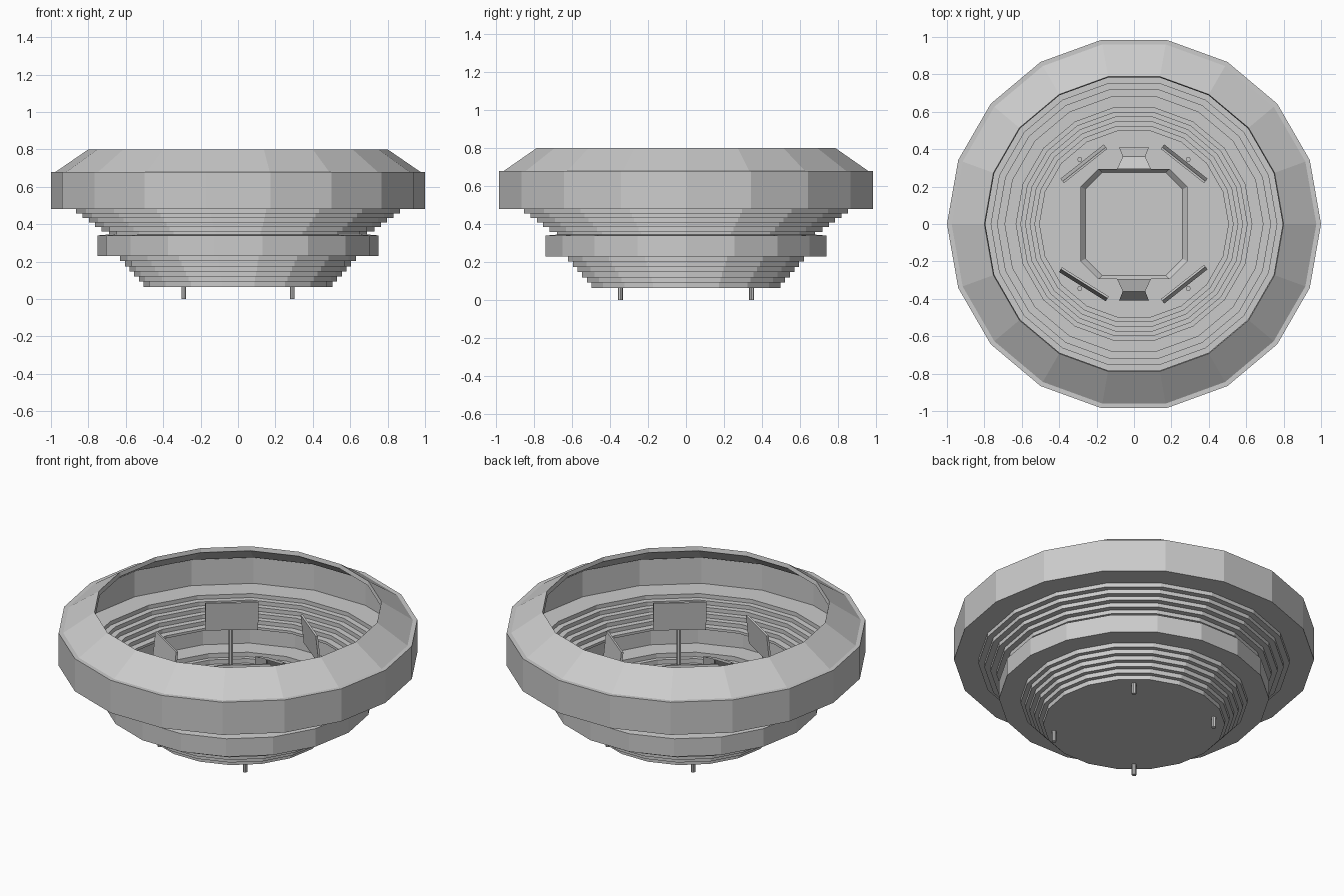
import bpy, bmesh, math
from mathutils import Vector, Matrix

if "Cube" in bpy.data.objects:
    bpy.data.objects.remove(bpy.data.objects["Cube"])

def make(name, verts, faces):
    me = bpy.data.meshes.new(name)
    me.from_pydata(verts, [], faces)
    bm = bmesh.new()
    bm.from_mesh(me)
    bmesh.ops.recalc_face_normals(bm, faces=bm.faces)
    bm.to_mesh(me)
    bm.free()
    ob = bpy.data.objects.new(name, me)
    bpy.context.collection.objects.link(ob)
    return ob

def lathe(name, profile, n=18, closed=False, cap=False):
    """Revolve (radius, z) points into an n-sided shell."""
    verts = [(r * math.cos(2 * math.pi * i / n), r * math.sin(2 * math.pi * i / n), z)
             for r, z in profile for i in range(n)]
    m = len(profile)
    faces = []
    for j in range(m if closed else m - 1):
        k = (j + 1) % m
        for i in range(n):
            i2 = (i + 1) % n
            faces.append((j*n + i, j*n + i2, k*n + i2, k*n + i))
    if cap:
        faces.append(tuple(range(n)))
    return make(name, verts, faces)

def loft(name, loops, cap_first=False, cap_last=False):
    n = len(loops[0])
    verts = [v for loop in loops for v in loop]
    faces = [(j*n + i, j*n + (i+1) % n, (j+1)*n + (i+1) % n, (j+1)*n + i)
             for j in range(len(loops) - 1) for i in range(n)]
    if cap_first:
        faces.append(tuple(range(n)))
    if cap_last:
        faces.append(tuple((len(loops)-1)*n + i for i in range(n)))
    return make(name, verts, faces)

def steps(r0, z0, r1, z1, count):
    """Stepped seating profile: alternate risers and treads."""
    pts = []
    for i in range(count):
        r = r0 + (r1 - r0) * i / (count - 1)
        pts += [(r, z0 + (z1 - z0) * i / count), (r, z0 + (z1 - z0) * (i + 1) / count)]
    return pts

# Bowl: floor, lower seats, middle band, upper seats, outer wall
profile = [(0.415, 0.065)] + steps(0.505, 0.065, 0.63, 0.23, 6)
profile += [(0.75, 0.23), (0.75, 0.34), (0.69, 0.345), (0.69, 0.36)]
profile += steps(0.73, 0.36, 0.865, 0.48, 5)
profile += [(1.0, 0.48), (1.0, 0.68), (0.975, 0.68)]
lathe("stadium_bowl", profile, cap=True)

# Sloping roof ring
lathe("roof_ring", [(0.975, 0.68), (0.80, 0.80), (0.795, 0.775), (0.975, 0.65)], closed=True)

# Octagonal playing arena with slightly flared walls
def octagon(hx, hy, c, z):
    return [(hx, hy-c, z), (hx-c, hy, z), (-hx+c, hy, z), (-hx, hy-c, z),
            (-hx, -hy+c, z), (-hx+c, -hy, z), (hx-c, -hy, z), (hx, -hy+c, z)]
loft("arena_walls", [octagon(0.26, 0.275, 0.09, 0.08), octagon(0.285, 0.295, 0.095, 0.11),
                     octagon(0.285, 0.295, 0.095, 0.27)], cap_first=True)

# Tapered goal at each end
for s, name in ((1, "back_goal"), (-1, "front_goal")):
    def ring(w, y, z0, z1):
        return [(-w, s*y, z0), (w, s*y, z0), (w, s*y, z1), (-w, s*y, z1)]
    loft(name, [ring(0.09, 0.295, 0.07, 0.36), ring(0.06, 0.36, 0.07, 0.34),
                ring(0.08, 0.41, 0.07, 0.25)], cap_last=True)

# Poles and the screens they carry
for sx in (-1, 1):
    for sy in (-1, 1):
        tag = ("back" if sy > 0 else "front") + ("_right" if sx > 0 else "_left")
        px, py = sx * 0.29, sy * 0.345
        bpy.ops.mesh.primitive_cylinder_add(vertices=8, radius=0.013, depth=0.52,
                                            location=(px, py, 0.26))
        bpy.context.object.name = tag + "_pole"
        angle = math.atan2(-sx * sy * (0.15 if sx < 0 and sy < 0 else 0.19), 0.24)
        bpy.ops.mesh.primitive_cube_add(size=1)
        ob = bpy.context.object
        ob.name = tag + "_screen"
        tilt = Matrix.Rotation(math.radians(6 * sy), 4, 'X')
        ob.matrix_world = (Matrix.Translation((sx * 0.268, sy * 0.322, 0.55))
                           @ Matrix.Rotation(angle, 4, 'Z') @ tilt
                           @ Matrix.Diagonal((0.295, 0.012, 0.175, 1)))
